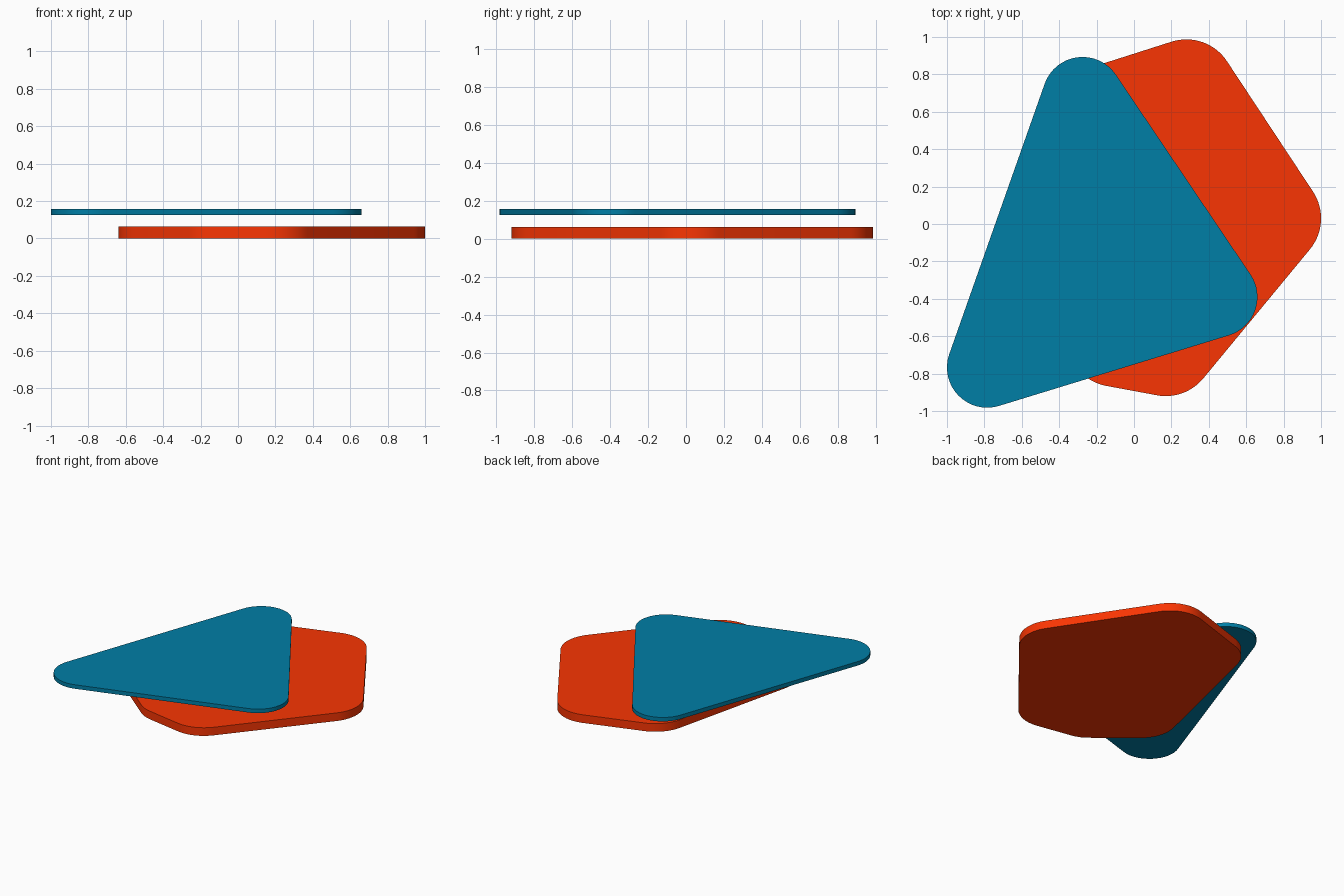
import bpy, bmesh, math
from mathutils import Vector

if "Cube" in bpy.data.objects:
    bpy.data.objects.remove(bpy.data.objects["Cube"])


def rounded_outline(centres, radius, segments=16):
    """Outline around counter-clockwise corner circles of equal radius."""
    points = []
    n = len(centres)
    for i in range(n):
        prev, cur, nxt = (Vector(centres[(i + k) % n]) for k in (-1, 0, 1))
        a, b = cur - prev, nxt - cur
        # outward normal is the edge direction turned clockwise
        start = math.atan2(-a.x, a.y)
        turn = (math.atan2(-b.x, b.y) - start) % math.tau
        for k in range(segments + 1):
            t = start + turn * k / segments
            points.append(cur + radius * Vector((math.cos(t), math.sin(t))))
    return points


def plate(name, centres, radius, z0, z1, colour):
    bm = bmesh.new()
    outline = rounded_outline(centres, radius)
    face = bm.faces.new([bm.verts.new((p.x, p.y, z0)) for p in outline])
    ext = bmesh.ops.extrude_face_region(bm, geom=[face], use_keep_orig=True)
    top = [v for v in ext["geom"] if isinstance(v, bmesh.types.BMVert)]
    bmesh.ops.translate(bm, verts=top, vec=(0, 0, z1 - z0))
    bmesh.ops.recalc_face_normals(bm, faces=bm.faces)
    mesh = bpy.data.meshes.new(name)
    bm.to_mesh(mesh)
    bm.free()
    obj = bpy.data.objects.new(name, mesh)
    bpy.context.collection.objects.link(obj)
    mat = bpy.data.materials.new(name + "_colour")
    mat.diffuse_color = colour
    mat.use_nodes = True
    mat.node_tree.nodes["Principled BSDF"].inputs["Base Color"].default_value = mat.diffuse_color
    mesh.materials.append(mat)
    # smooth rims with crisp top and bottom edges
    bpy.ops.object.select_all(action='DESELECT')
    obj.select_set(True)
    bpy.context.view_layer.objects.active = obj
    bpy.ops.object.shade_smooth_by_angle(angle=math.radians(30))


# Lower six-cornered plate
plate("lower_plate",
      [(0.74, 0.03), (0.28, 0.727), (-0.15, 0.59),
       (-0.38, -0.38), (-0.10, -0.61), (0.17, -0.66)],
      0.26, 0.0, 0.063, (0.95, 0.036, 0.001, 1))

# Upper three-cornered plate, floating above it
plate("upper_plate",
      [(0.445, -0.39), (-0.275, 0.678), (-0.785, -0.767)],
      0.215, 0.126, 0.157, (0.0, 0.21, 0.38, 1))
